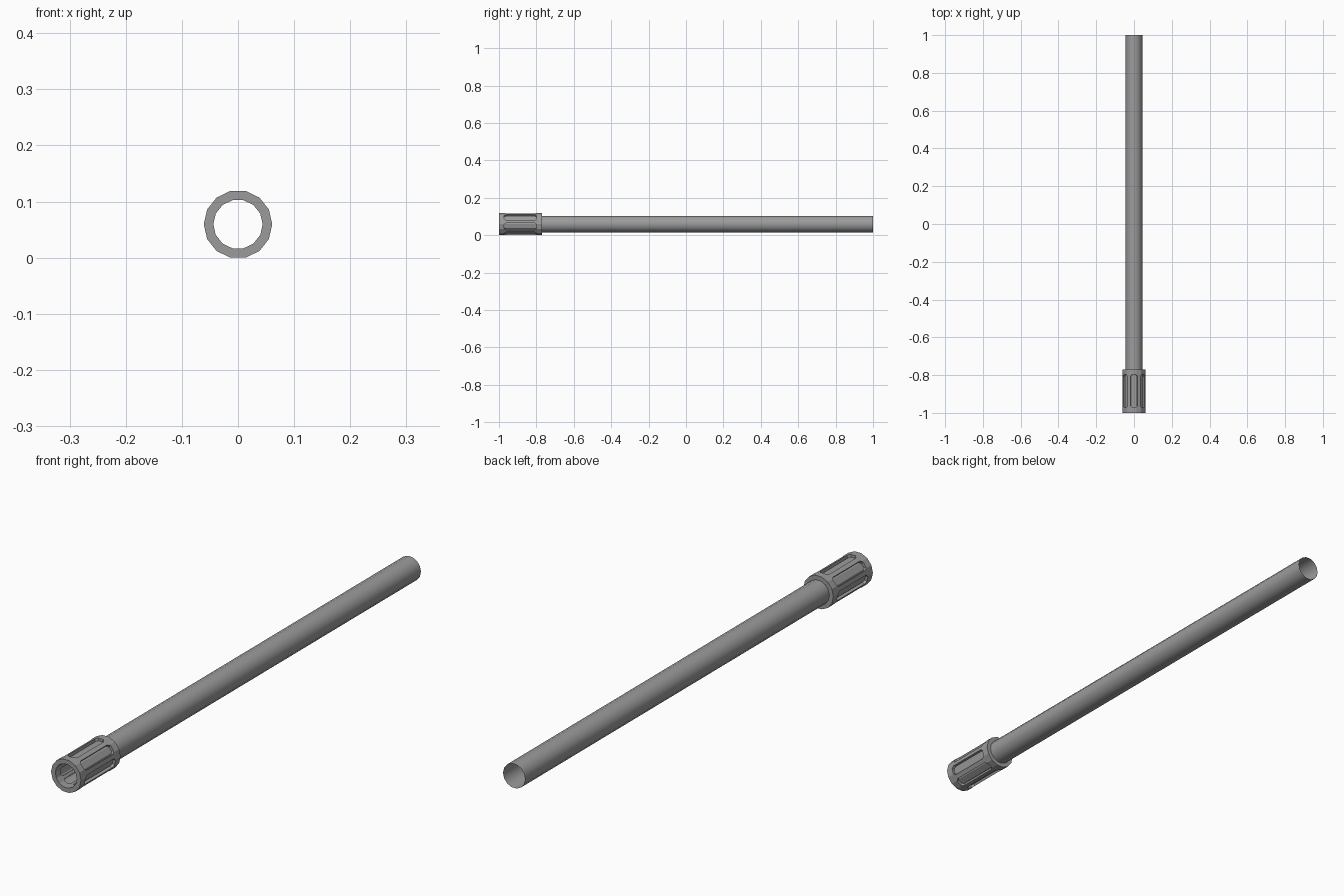
import bpy, bmesh, math

if "Cube" in bpy.data.objects:
    bpy.data.objects.remove(bpy.data.objects["Cube"])

SIDES = 14
SLOTS = 7
AXIS_Z = 0.0595

metal = bpy.data.materials.new("gunmetal grey")
metal.use_nodes = True
color = (0.33, 0.33, 0.33, 1)
metal.diffuse_color = color
metal.node_tree.nodes["Principled BSDF"].inputs["Base Color"].default_value = color


def around(radius, y, angle, side=0.0):
    """Point at a radius and angle from the top, shifted sideways."""
    s, c = math.sin(angle), math.cos(angle)
    return (radius * s + side * c, y, AXIS_Z + radius * c - side * s)


def finish(name, bm):
    mesh = bpy.data.meshes.new(name)
    bm.to_mesh(mesh)
    bm.free()
    mesh.materials.append(metal)
    obj = bpy.data.objects.new(name, mesh)
    bpy.context.collection.objects.link(obj)
    return obj


def lathe(name, profile, closed=False):
    """Spin (radius, y) points into a faceted sleeve along y."""
    bm = bmesh.new()
    rings = [[bm.verts.new(around(r, y, (k + 0.5) * math.tau / SIDES))
              for k in range(SIDES)] for r, y in profile]
    pairs = list(zip(rings, rings[1:]))
    if closed:
        pairs.append((rings[-1], rings[0]))
    for a, b in pairs:
        for k in range(SIDES):
            n = (k + 1) % SIDES
            bm.faces.new((a[k], b[k], b[n], a[n]))
    if closed:
        bmesh.ops.recalc_face_normals(bm, faces=bm.faces)
    return finish(name, bm)


def activate(obj):
    bpy.ops.object.select_all(action="DESELECT")
    obj.select_set(True)
    bpy.context.view_layer.objects.active = obj


# Long open tube, smooth around its length
barrel = lathe("barrel_tube", [(0.045, -0.78), (0.045, 1.0)])
activate(barrel)
bpy.ops.object.shade_smooth_by_angle(angle=math.radians(40))

# Thick faceted sleeve at the front end
sleeve = lathe("muzzle_sleeve",
               [(0.061, -1), (0.061, -0.77), (0.044, -0.77), (0.044, -1)], closed=True)

# Tapered cutters with clipped corners, one for each slot
bm = bmesh.new()
front, back, clip = -0.972, -0.798, 0.009
for i in range(SLOTS):
    angle = i * math.tau / SLOTS
    loops = []
    for radius, half in ((0.041, 0.015), (0.075, 0.022)):
        inner = half - clip
        outline = [(-inner, front), (inner, front), (half, front + clip), (half, back - clip),
                   (inner, back), (-inner, back), (-half, back - clip), (-half, front + clip)]
        loops.append([bm.verts.new(around(radius, y, angle, x)) for x, y in outline])
    low, high = loops
    bm.faces.new(low)
    bm.faces.new(high)
    for k in range(len(low)):
        n = (k + 1) % len(low)
        bm.faces.new((low[k], low[n], high[n], high[k]))
bmesh.ops.recalc_face_normals(bm, faces=bm.faces)
cutter = finish("slot_cutter", bm)
cutter.hide_render = True

# Cut the slots, then discard the cutter
activate(sleeve)
cut = sleeve.modifiers.new("slots", "BOOLEAN")
cut.operation = "DIFFERENCE"
cut.solver = "EXACT"
cut.object = cutter
bpy.ops.object.modifier_apply(modifier=cut.name)
bpy.data.objects.remove(cutter)

# Thin liner that closes the bottom of every slot
lathe("slot_liner", [(0.051, -0.985), (0.051, -0.785)])
